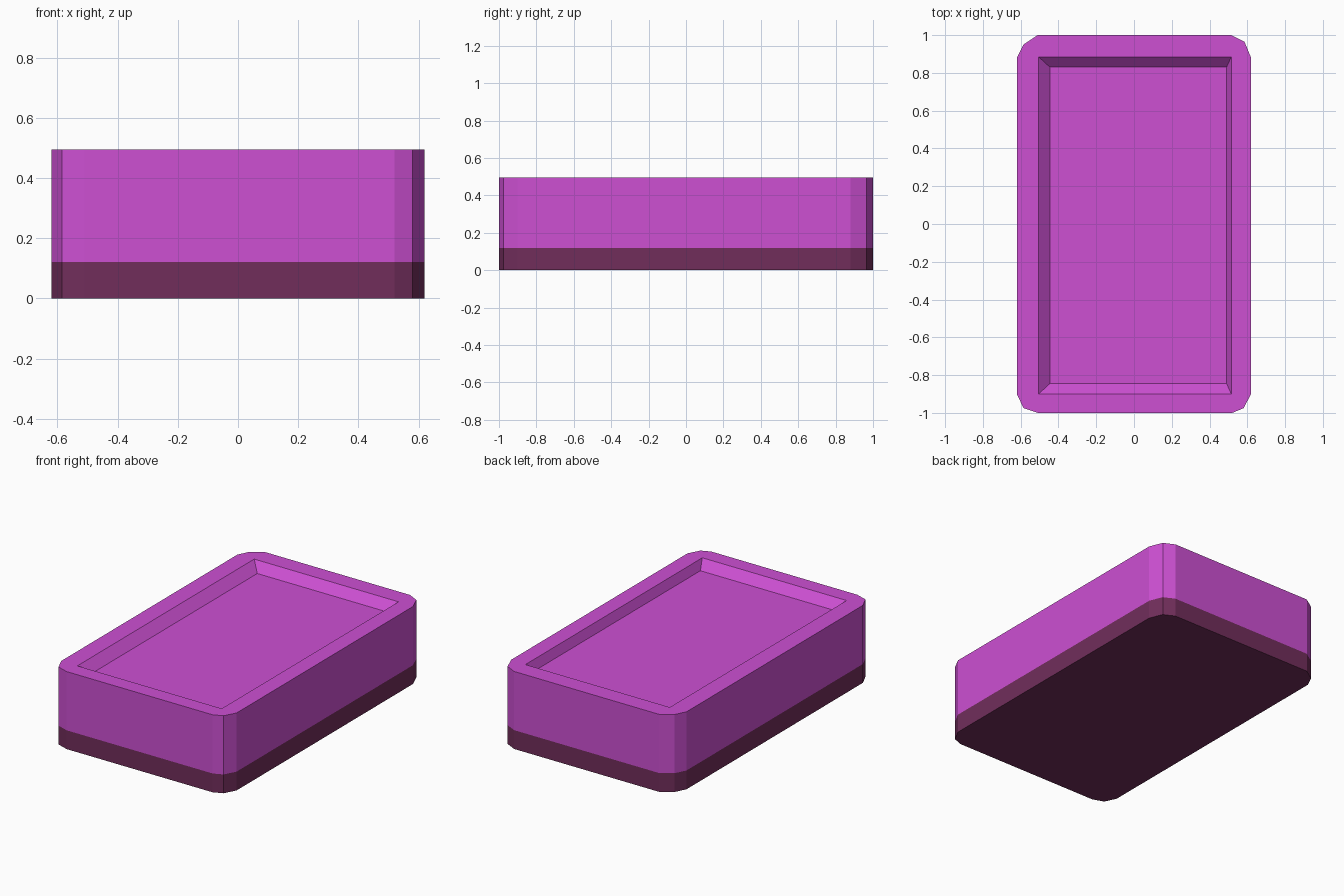
import bpy, bmesh

if "Cube" in bpy.data.objects:
    bpy.data.objects.remove(bpy.data.objects["Cube"])


def material(name, rgb):
    m = bpy.data.materials.new(name)
    m.diffuse_color = (*rgb, 1)
    m.use_nodes = True
    m.node_tree.nodes["Principled BSDF"].inputs["Base Color"].default_value = m.diffuse_color
    return m


purple = material("bright purple", (0.61, 0.08, 0.65))
plum = material("dark plum", (0.165, 0.027, 0.105))

BAND, TOP, FLOOR = 0.12, 0.495, 0.44

# Outline with slightly uneven two-facet corners, counter-clockwise
outline = [(-0.51, -1), (0.52, -1), (0.58, -0.975), (0.62, -0.90),
           (0.62, 0.88), (0.585, 0.965), (0.515, 1), (-0.51, 1),
           (-0.585, 0.95), (-0.62, 0.88), (-0.62, -0.90), (-0.585, -0.975)]


def rect(x0, x1, y0, y1):
    return [(x0, y0), (x1, y0), (x1, y1), (x0, y1)]


bm = bmesh.new()


def ring(points, z):
    return [bm.verts.new((x, y, z)) for x, y in points]


def bridge(low, high, mat):
    n = len(low)
    for i in range(n):
        j = (i + 1) % n
        bm.faces.new((low[i], low[j], high[j], high[i])).material_index = mat


# Outer walls: dark base band, then purple body
bottom, middle, top = (ring(outline, z) for z in (0, BAND, TOP))
bm.faces.new(bottom[::-1]).material_index = 1
bridge(bottom, middle, 1)
bridge(middle, top, 0)

# Recessed tray with sloping sides
lip = ring(rect(-0.505, 0.515, -0.90, 0.885), TOP)
floor = ring(rect(-0.445, 0.49, -0.845, 0.83), FLOOR)
bridge(lip, floor, 0)
bm.faces.new(floor)

# Flat rim: one strip per side plus corner fans
for k in range(4):
    a, b = lip[k], lip[(k + 1) % 4]
    p = [top[(3 * k + i) % 12] for i in range(4)]
    bm.faces.new((p[0], p[1], b, a))
    bm.faces.new((p[1], p[2], b))
    bm.faces.new((p[2], p[3], b))

# Merge coplanar rim pieces visually and fix outward normals
bmesh.ops.recalc_face_normals(bm, faces=bm.faces[:])
mesh = bpy.data.meshes.new("tray_block")
bm.to_mesh(mesh)
bm.free()
mesh.materials.append(purple)
mesh.materials.append(plum)
obj = bpy.data.objects.new("tray_block", mesh)
bpy.context.collection.objects.link(obj)
